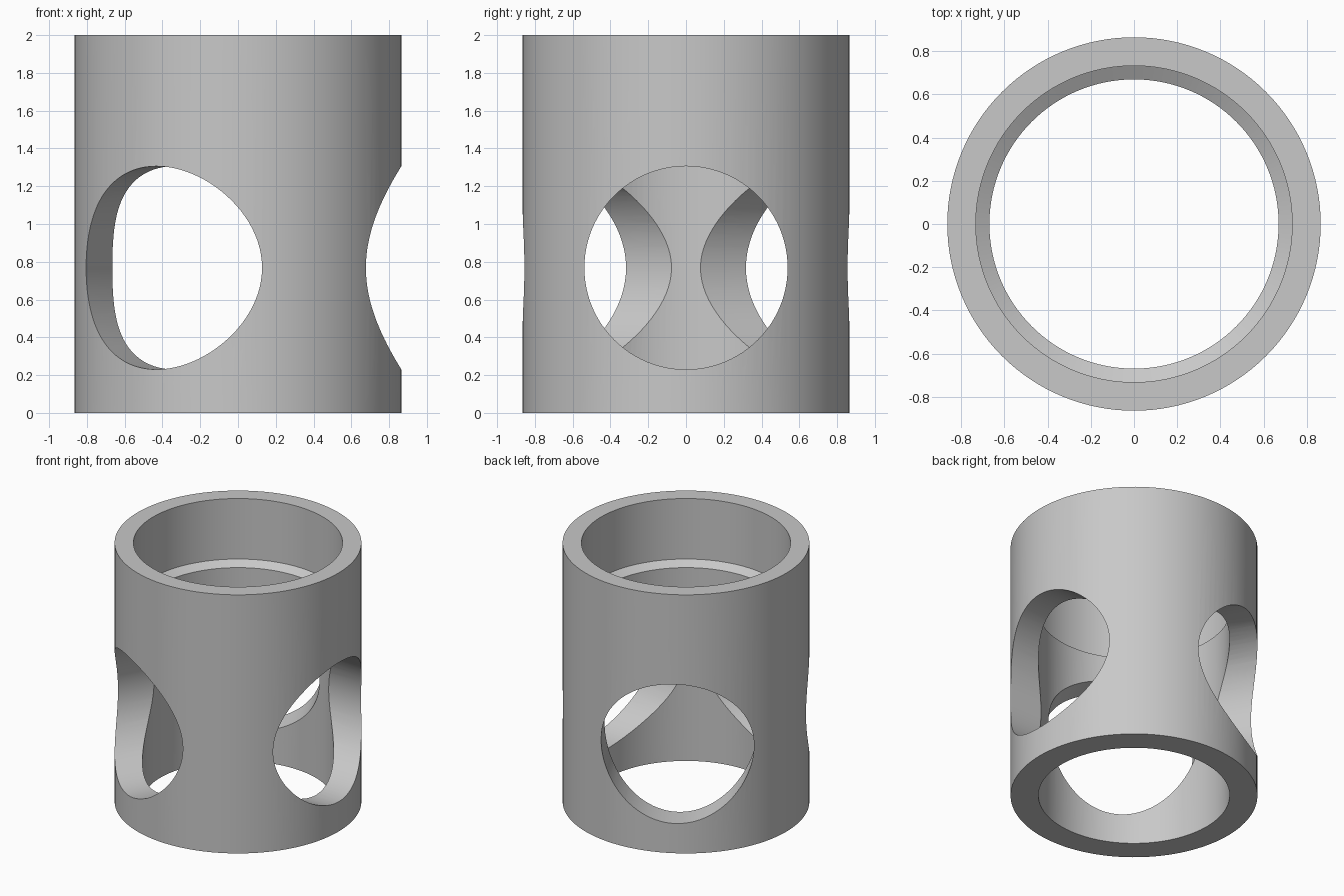
import bpy
import bmesh
import math
from mathutils import Matrix

if "Cube" in bpy.data.objects:
    bpy.data.objects.remove(bpy.data.objects["Cube"])

SEGMENTS = 128
OUTER_R, BORE_R, SOCKET_R = 0.865, 0.67, 0.733
HOLE_R, HOLE_Z = 0.538, 0.768

grey = bpy.data.materials.new("grey")
grey.diffuse_color = (0.58, 0.58, 0.58, 1)
grey.use_nodes = True
grey.node_tree.nodes["Principled BSDF"].inputs["Base Color"].default_value = grey.diffuse_color


def make_object(name, bm):
    bmesh.ops.recalc_face_normals(bm, faces=bm.faces)
    mesh = bpy.data.meshes.new(name)
    bm.to_mesh(mesh)
    bm.free()
    mesh.materials.append(grey)
    obj = bpy.data.objects.new(name, mesh)
    bpy.context.collection.objects.link(obj)
    return obj


def lathe(name, profile):
    """Spin a closed (radius, height) profile around z."""
    bm = bmesh.new()
    rings = []
    for i in range(SEGMENTS):
        a = 2 * math.pi * i / SEGMENTS
        rings.append([bm.verts.new((r * math.cos(a), r * math.sin(a), z))
                      for r, z in profile])
    n = len(profile)
    for i in range(SEGMENTS):
        a, b = rings[i], rings[(i + 1) % SEGMENTS]
        for j in range(n):
            k = (j + 1) % n
            bm.faces.new((a[j], b[j], b[k], a[k]))
    return make_object(name, bm)


def radial_cutter(angle):
    """Horizontal cylinder reaching outward through one side of the wall."""
    bm = bmesh.new()
    place = (Matrix.Rotation(angle, 4, 'Z')
             @ Matrix.Translation((0.65, 0, HOLE_Z))
             @ Matrix.Rotation(math.pi / 2, 4, 'Y'))
    bmesh.ops.create_cone(bm, cap_ends=True, segments=96, radius1=HOLE_R,
                          radius2=HOLE_R, depth=1.1, matrix=place)
    cutter = make_object("window_cutter", bm)
    cutter.hide_render = True
    return cutter


# Tube wall with a wider socket at the top and a sloped seat inside
sleeve = lathe("sleeve", [(OUTER_R, 0), (OUTER_R, 2), (SOCKET_R, 2),
                          (SOCKET_R, 1.532), (BORE_R, 1.495), (BORE_R, 0)])
bpy.context.view_layer.objects.active = sleeve
sleeve.select_set(True)

# Three round windows, evenly spaced
for i in range(3):
    cutter = radial_cutter(i * 2 * math.pi / 3)
    mod = sleeve.modifiers.new("window", 'BOOLEAN')
    mod.operation = 'DIFFERENCE'
    mod.solver = 'EXACT'
    mod.object = cutter
    bpy.ops.object.modifier_apply(modifier=mod.name)
    bpy.data.objects.remove(cutter)

bpy.ops.object.shade_smooth_by_angle(angle=math.radians(30))
